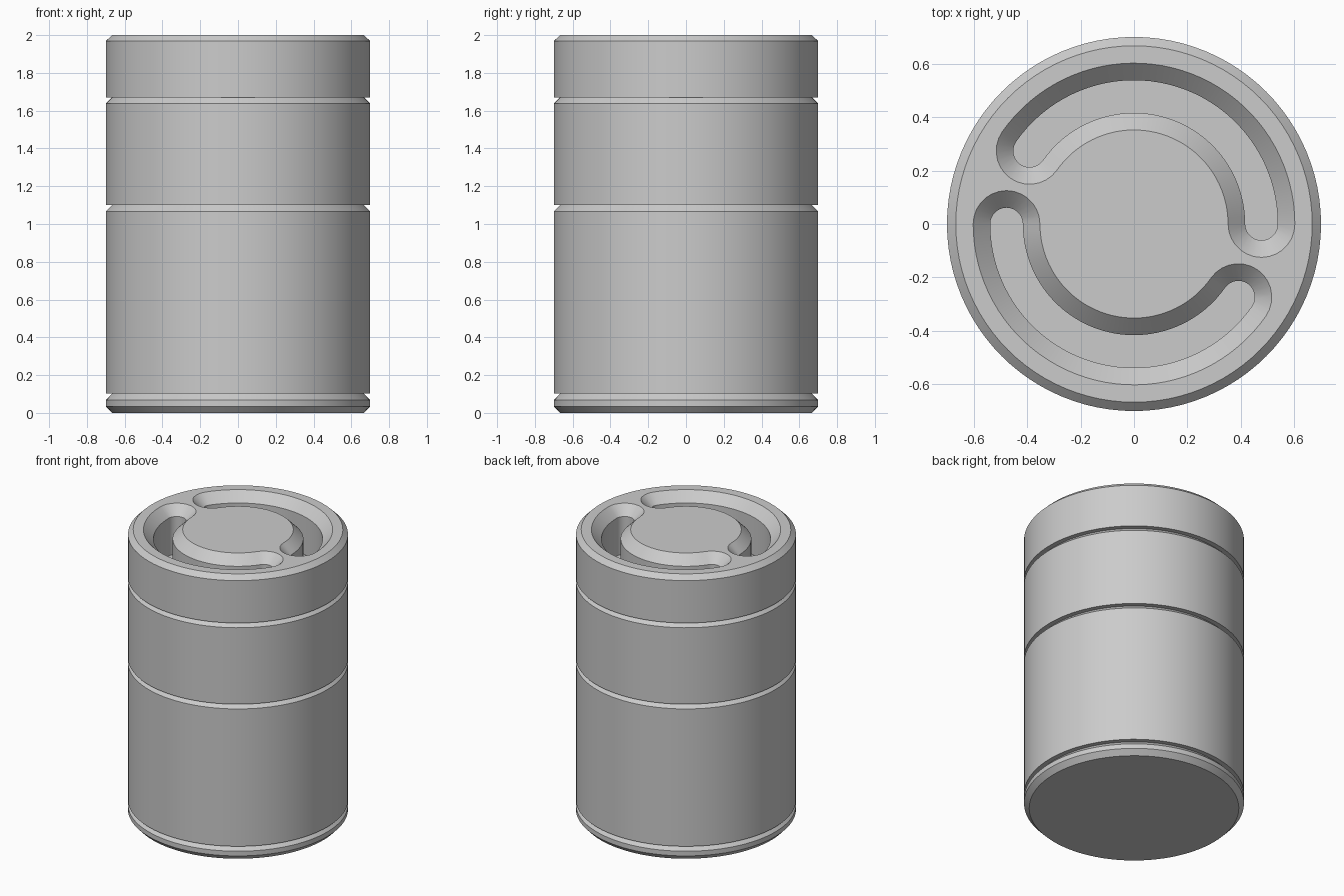
import bpy, bmesh, math

if "Cube" in bpy.data.objects:
    bpy.data.objects.remove(bpy.data.objects["Cube"])

SEG = 96
grey = bpy.data.materials.new("plain_grey")
grey.diffuse_color = (0.6, 0.6, 0.6, 1)
grey.use_nodes = True
grey.node_tree.nodes["Principled BSDF"].inputs["Base Color"].default_value = grey.diffuse_color


def make_object(name, bm):
    bmesh.ops.recalc_face_normals(bm, faces=bm.faces[:])
    mesh = bpy.data.meshes.new(name)
    bm.to_mesh(mesh)
    bm.free()
    mesh.materials.append(grey)
    ob = bpy.data.objects.new(name, mesh)
    bpy.context.collection.objects.link(ob)
    return ob


def loft(name, rings):
    """Skin a stack of closed rings and cap both ends."""
    bm = bmesh.new()
    vs = [[bm.verts.new(p) for p in ring] for ring in rings]
    n = len(vs[0])
    for a, b in zip(vs, vs[1:]):
        for i in range(n):
            j = (i + 1) % n
            bm.faces.new((a[i], a[j], b[j], b[i]))
    bm.faces.new(vs[0][::-1])
    bm.faces.new(vs[-1])
    return make_object(name, bm)


def circle(r, z):
    return [(r * math.cos(2 * math.pi * i / SEG), r * math.sin(2 * math.pi * i / SEG), z)
            for i in range(SEG)]


def curved_slot(half, z, start, r=0.477, sweep=math.radians(145), arc=40, cap=14):
    """Outline of an arc-shaped slot with round ends."""
    pts = []

    def polar(rad, a):
        return (rad * math.cos(a), rad * math.sin(a), z)

    def end_cap(a, first):
        cx, cy, _ = polar(r, a)
        for i in range(1, cap):
            t = first + math.pi * i / cap
            pts.append((cx + half * math.cos(t), cy + half * math.sin(t), z))

    end = start + sweep
    pts += [polar(r + half, start + sweep * i / arc) for i in range(arc + 1)]
    end_cap(end, end)
    pts += [polar(r - half, end - sweep * i / arc) for i in range(arc + 1)]
    end_cap(start, start + math.pi)
    return pts


# Drum with chamfered rims and three undercut grooves
R, r = 0.70, 0.667
profile = [(r, 0), (R, 0.035), (R, 0.068), (r, 0.102)]
for top in (1.10, 1.67):
    profile += [(R, profile[-1][1]), (R, top - 0.033), (r, top)]
profile += [(R, 1.67), (R, 1.968), (r, 2.0)]
drum = loft("drum", [circle(rad, z) for rad, z in profile])

# Two chamfered curved slots cut into the lid, half a turn apart
for k in range(2):
    a = k * math.pi
    cutter = loft(f"slot_cutter_{k + 1}", [
        curved_slot(0.061, 1.67, a), curved_slot(0.061, 1.936, a),
        curved_slot(0.125, 2.0, a), curved_slot(0.125, 2.1, a)])
    cutter.hide_render = True
    cutter.hide_set(True)
    mod = drum.modifiers.new(f"slot_{k + 1}", 'BOOLEAN')
    mod.operation = 'DIFFERENCE'
    mod.solver = 'EXACT'
    mod.object = cutter

# Bake the cuts, then remove the helpers
dg = bpy.context.evaluated_depsgraph_get()
baked = bpy.data.meshes.new_from_object(drum.evaluated_get(dg))
drum.modifiers.clear()
drum.data = baked
for ob in [o for o in bpy.data.objects if "cutter" in o.name]:
    bpy.data.objects.remove(ob)

bpy.context.view_layer.objects.active = drum
drum.select_set(True)
bpy.ops.object.shade_smooth_by_angle(angle=math.radians(30))
